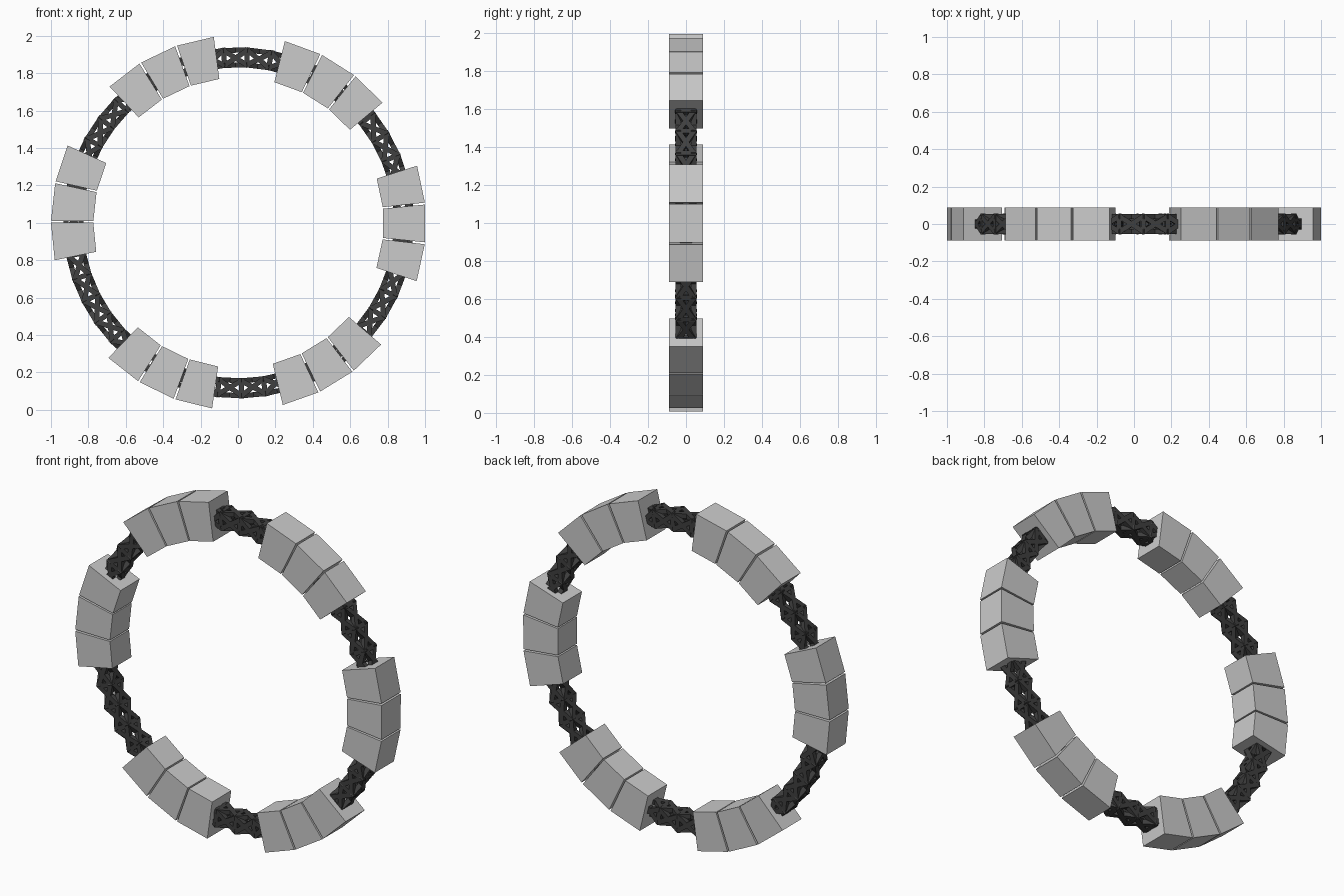
import bpy, bmesh
from math import sin, cos, radians, pi
from mathutils import Vector, Matrix

if "Cube" in bpy.data.objects:
    bpy.data.objects.remove(bpy.data.objects["Cube"])

CX, CZ = 0.0025, 1.0      # ring centre


def polar(deg, r, y):
    a = radians(deg)
    return Vector((CX + r * cos(a), y, CZ + r * sin(a)))


def finish(name, bm, mat=None):
    bmesh.ops.recalc_face_normals(bm, faces=bm.faces)
    me = bpy.data.meshes.new(name)
    bm.to_mesh(me)
    bm.free()
    ob = bpy.data.objects.new(name, me)
    if mat:
        me.materials.append(mat)
    bpy.context.collection.objects.link(ob)
    return ob


def bar(bm, a, b, normal, w):
    """Square bar from a to b, one side facing the given normal."""
    d = (b - a).normalized()
    n = (normal - d * normal.dot(d)).normalized()
    s = d.cross(n)
    m = Matrix((s * w, n * w, d * ((b - a).length + w * 0.6))).transposed().to_4x4()
    m.translation = (a + b) / 2
    bmesh.ops.create_cube(bm, size=1, matrix=m)


dark = bpy.data.materials.new("dark_metal")
dark.diffuse_color = (0.05, 0.05, 0.05, 1)
dark.use_nodes = True
dark.node_tree.nodes["Principled BSDF"].inputs["Base Color"].default_value = dark.diffuse_color

# lattice truss ring: square frames joined by crossed bars on all four sides
CELLS, W = 45, 0.027
STEP = 360 / CELLS
R_IN, R_OUT, Y = 0.845, 0.925, 0.041
section = [(R_IN, -Y), (R_OUT, -Y), (R_OUT, Y), (R_IN, Y)]
bm = bmesh.new()
for i in range(CELLS):
    t0 = 91 + (i - 0.5) * STEP
    t1 = t0 + STEP
    mid = radians((t0 + t1) / 2)
    out = Vector((cos(mid), 0, sin(mid)))
    front = Vector((0, 1, 0))
    for k in range(4):
        p, q = section[k], section[(k + 1) % 4]
        n = front if p[1] == q[1] else out
        bar(bm, polar(t0, *p), polar(t0, *q), n, W)
        bar(bm, polar(t0, *p), polar(t1, *q), n, W)
        bar(bm, polar(t0, *q), polar(t1, *p), n, W)
finish("truss_ring", bm, dark)

# wedge modules in six groups of three
PITCH, SPAN = 12.15, 11.55
for g, centre in enumerate((-0.2, 57.75, 115.5, 173.6, 244, 301.6)):
    for k in (-1, 0, 1):
        c = centre + k * PITCH
        bm = bmesh.new()
        rows = [[bm.verts.new(polar(c + s * SPAN / 2, r, y))
                 for s, r in ((-1, 0.776), (-1, 1.0025), (1, 1.0025), (1, 0.776))]
                for y in (-0.089, 0.089)]
        bm.faces.new(rows[0])
        bm.faces.new(rows[1])
        for j in range(4):
            n = (j + 1) % 4
            bm.faces.new((rows[0][j], rows[0][n], rows[1][n], rows[1][j]))
        finish(f"module_{g + 1}_{k + 2}", bm)
